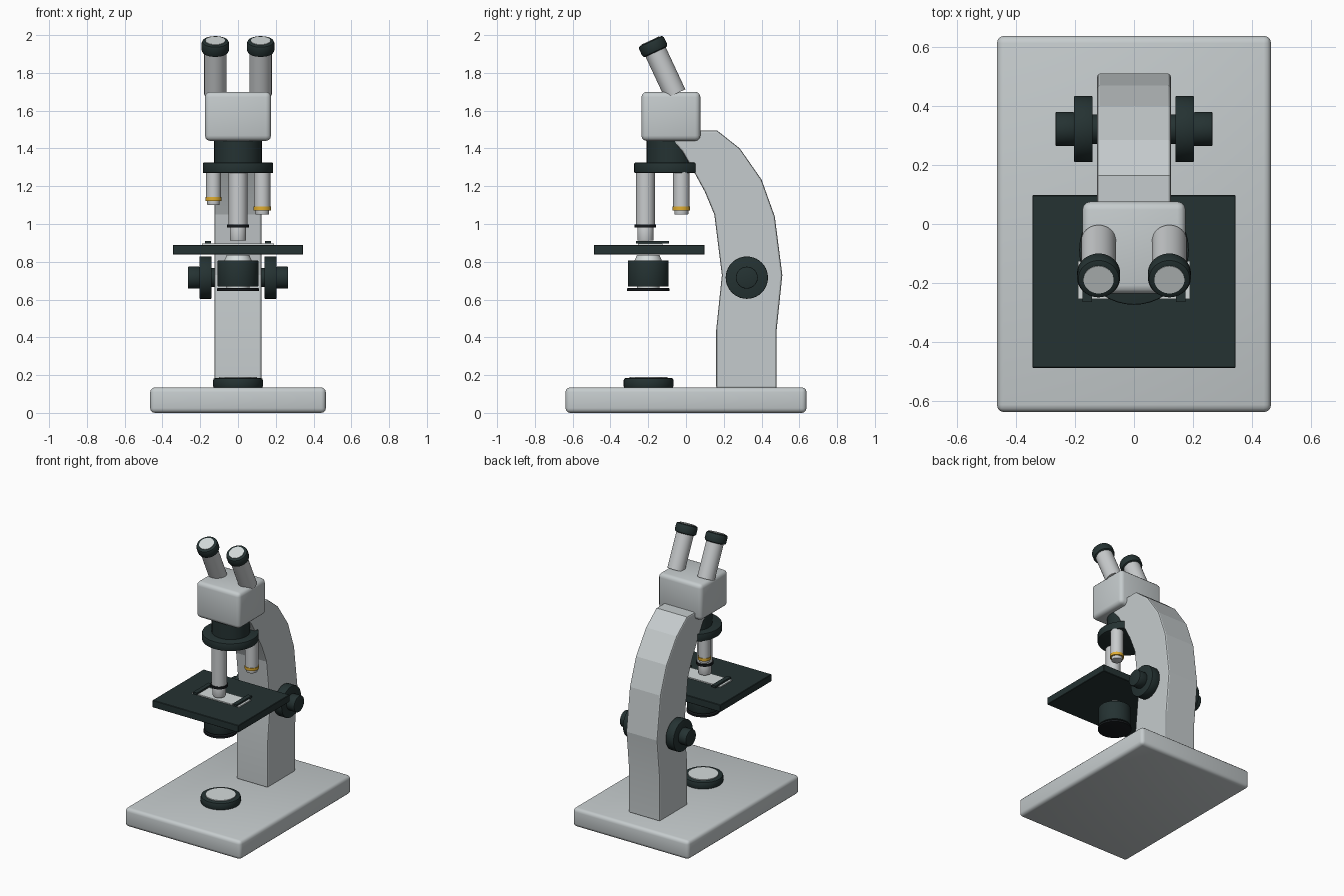
import bpy, bmesh, math
from mathutils import Matrix, Vector

if "Cube" in bpy.data.objects:
    bpy.data.objects.remove(bpy.data.objects["Cube"])


def mat(name, r, g, b):
    m = bpy.data.materials.new(name)
    m.diffuse_color = (r, g, b, 1)
    m.use_nodes = True
    m.node_tree.nodes["Principled BSDF"].inputs["Base Color"].default_value = m.diffuse_color
    return m


BODY = mat("body grey", 0.56, 0.60, 0.61)
DARK = mat("dark green grey", 0.018, 0.032, 0.032)
METAL = mat("silver metal", 0.58, 0.60, 0.61)
GLASS = mat("pale glass", 0.66, 0.71, 0.71)
BLACK = mat("black", 0.008, 0.01, 0.012)
GOLD = mat("gold ring", 0.75, 0.42, 0.03)


def finish(name, bm, material, angle=35):
    bmesh.ops.recalc_face_normals(bm, faces=bm.faces)
    me = bpy.data.meshes.new(name)
    bm.to_mesh(me)
    bm.free()
    me.materials.append(material)
    ob = bpy.data.objects.new(name, me)
    bpy.context.collection.objects.link(ob)
    bpy.ops.object.select_all(action='DESELECT')
    ob.select_set(True)
    bpy.context.view_layer.objects.active = ob
    bpy.ops.object.shade_smooth_by_angle(angle=math.radians(angle))
    return ob


def bevel_sharp(bm, width, segs):
    edges = [e for e in bm.edges if e.calc_face_angle(0) > math.radians(50)]
    bmesh.ops.bevel(bm, geom=edges, offset=width, segments=segs, profile=0.5,
                    affect='EDGES', clamp_overlap=True)


def box(name, lo, hi, material, bevel=0.0, segs=3):
    lo, hi = Vector(lo), Vector(hi)
    bm = bmesh.new()
    bmesh.ops.create_cube(bm, size=1)
    for v in bm.verts:
        v.co = (lo + hi) / 2 + v.co * (hi - lo)
    if bevel:
        bevel_sharp(bm, bevel, segs)
    return finish(name, bm, material)


def cyl(name, start, direction, length, radius, material, bevel=0.0, top=None):
    """Cylinder growing from start along direction."""
    d = Vector(direction).normalized()
    bm = bmesh.new()
    rot = d.to_track_quat('Z', 'Y').to_matrix().to_4x4()
    bmesh.ops.create_cone(bm, cap_ends=True, segments=40, radius1=radius,
                          radius2=radius if top is None else top, depth=length,
                          matrix=Matrix.Translation(Vector(start) + d * length / 2) @ rot)
    if bevel:
        bevel_sharp(bm, bevel, 2)
    return finish(name, bm, material)


UP = (0, 0, 1)


def post(name, x, y, z0, z1, r, material, bevel=0.0, top=None):
    return cyl(name, (x, y, z0), UP, z1 - z0, r, material, bevel, top)


# Base slab
box("base", (-.465, -.638, 0), (.465, .638, .135), BODY, .025, 3)

# Curved arm, extruded from its side profile
profile = [(.16, .13), (.16, .44), (.19, .73), (.15, 1.05), (.10, 1.17), (.04, 1.28),
           (-.02, 1.385), (-.08, 1.45), (-.08, 1.495), (.165, 1.495), (.285, 1.40),
           (.40, 1.235), (.47, 1.04), (.51, .73), (.48, .44), (.48, .13)]
bm = bmesh.new()
face = bm.faces.new([bm.verts.new((-.125, y, z)) for y, z in profile])
ext = bmesh.ops.extrude_face_region(bm, geom=[face])
bmesh.ops.translate(bm, vec=(.25, 0, 0),
                    verts=[v for v in ext['geom'] if isinstance(v, bmesh.types.BMVert)])
bmesh.ops.recalc_face_normals(bm, faces=bm.faces)
bevel_sharp(bm, .01, 2)
finish("arm", bm, BODY, 12)

# Lamp on the base
post("lamp_housing", 0, -.198, .13, .185, .132, DARK, .012)
post("lamp_lens", 0, -.198, .18, .191, .1, GLASS)

# Stage, slide and clips
box("stage", (-.345, -.488, .838), (.345, .098, .89), DARK, .003, 1)
box("slide", (-.19, -.255, .889), (.19, -.125, .898), GLASS)
for s, side in ((-1, "left"), (1, "right")):
    x = .159 * s
    box(f"{side}_clip", (x - .016, -.265, .896), (x + .016, -.09, .91), DARK)

# Condenser under the stage
post("condenser_lens", 0, -.2, .80, .835, .075, GLASS, 0, .06)
post("condenser_body", 0, -.2, .668, .808, .108, DARK, .006)
post("condenser_neck", 0, -.2, .65, .67, .06, GLASS)
post("condenser_ring", 0, -.2, .645, .66, .112, BLACK, .003)

# Focus knobs
for s, side in ((-1, "left"), (1, "right")):
    for part, x0, x1, r in (("shaft", .11, .142, .05), ("coarse_knob", .14, .204, .112),
                            ("fine_knob", .203, .266, .058)):
        cyl(f"{side}_{part}", (s * x0, .322, .716), (s, 0, 0), x1 - x0, r, DARK,
            .004 if "knob" in part else 0)

# Viewing head and nosepiece
box("head", (-.175, -.236, 1.44), (.175, .076, 1.70), BODY, .028, 3)
post("nose_neck", 0, -.082, 1.32, 1.445, .126, DARK)
post("nose_disc", 0, -.088, 1.27, 1.325, .186, DARK, .005)

# Objectives: long one in use, two shorter ones behind
post("long_objective", 0, -.215, .985, 1.275, .05, METAL)
post("long_objective_tip", 0, -.215, .912, .99, .043, METAL, .004)
post("long_objective_ring", 0, -.215, .982, .998, .057, BLACK)
for side, x, z, r in (("left", -.13, 1.10, .039), ("right", .128, 1.05, .043)):
    post(f"{side}_objective", x, -.025, z + .035, 1.275, r, METAL)
    post(f"{side}_objective_tip", x, -.025, z, z + .04, r - .006, METAL, .003)
    post(f"{side}_objective_ring", x, -.025, z + .022, z + .042, r + .004, GOLD)

# Tilted eyepieces
tilt = math.radians(25)
axis = Vector((0, -math.sin(tilt), math.cos(tilt)))
for s, side in ((-1, "left"), (1, "right")):
    foot = Vector((s * .12, -.057, 1.688))
    cyl(f"{side}_eye_tube", foot, axis, .28, .059, METAL)
    cyl(f"{side}_eye_cap", foot + axis * .245, axis, .065, .073, DARK, .014)
    cyl(f"{side}_eye_lens", foot + axis * .30, axis, .013, .051, GLASS)
